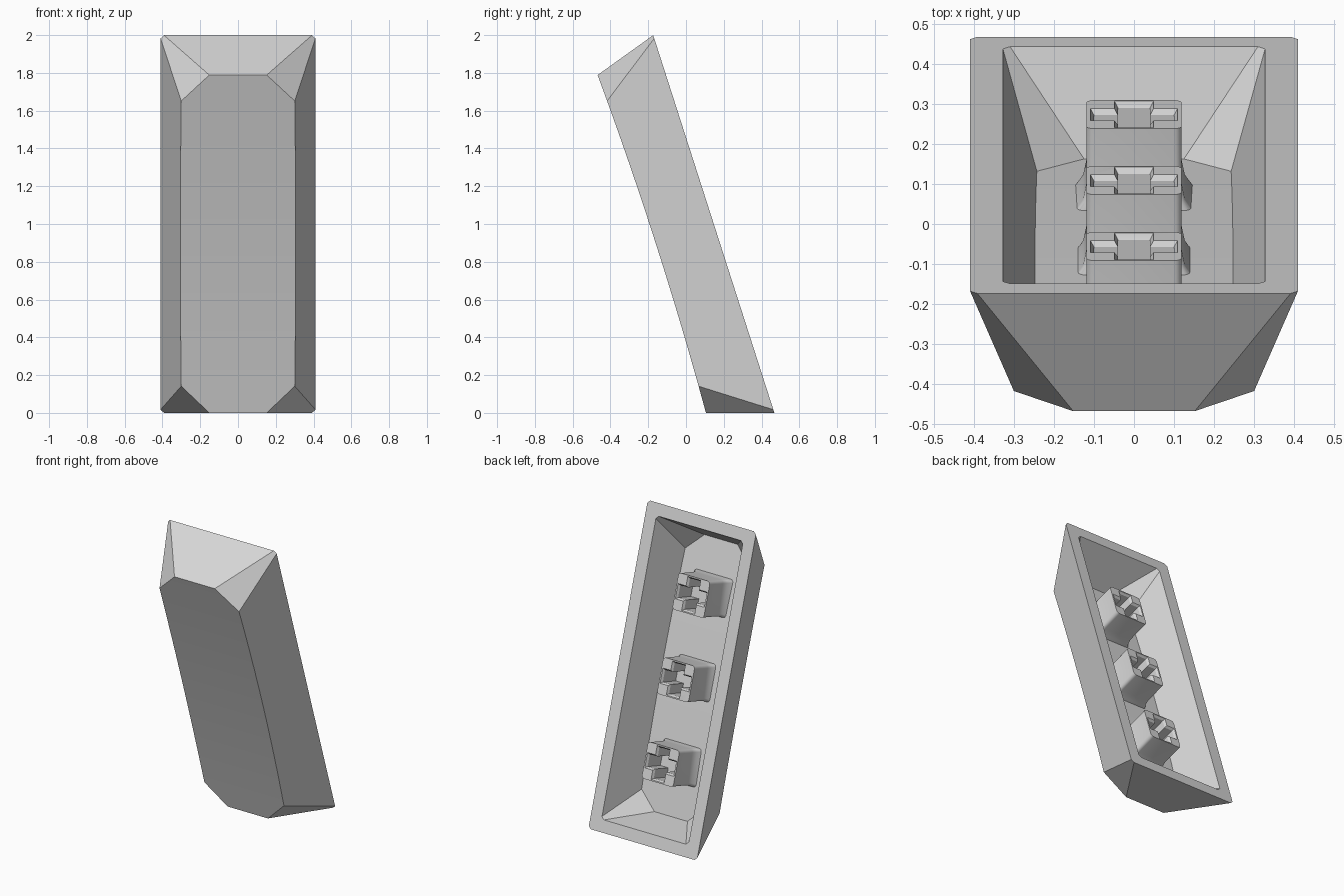
import bpy, bmesh, math
from mathutils import Matrix

if "Cube" in bpy.data.objects:
    bpy.data.objects.remove(bpy.data.objects["Cube"])

LENGTH, MID = 2.1, 1.05
TAPER = 0.323            # how fast the long walls lean inward

# local axes: x across, u along the length, h from open rim to outer face
S, C = 0.3055, 0.9522
FRAME = Matrix(((1, 0, 0, 0), (0, -S, -C, 0.468), (0, C, -S, 0), (0, 0, 0, 1)))

grey = bpy.data.materials.new("light_grey")
grey.diffuse_color = (0.68, 0.68, 0.68, 1)
grey.use_nodes = True
grey.node_tree.nodes["Principled BSDF"].inputs["Base Color"].default_value = grey.diffuse_color


def finish(name, bm, angle=15):
    bmesh.ops.recalc_face_normals(bm, faces=bm.faces)
    me = bpy.data.meshes.new(name)
    bm.to_mesh(me)
    bm.free()
    me.transform(FRAME)
    me.materials.append(grey)
    ob = bpy.data.objects.new(name, me)
    bpy.context.collection.objects.link(ob)
    bpy.ops.object.select_all(action='DESELECT')
    ob.select_set(True)
    bpy.context.view_layer.objects.active = ob
    bpy.ops.object.shade_smooth_by_angle(angle=math.radians(angle))
    return ob


def dish(u, drop):
    """Height of the gently hollowed face."""
    return 0.324 + 0.021 * ((u - MID) / 0.94) ** 2 - drop


def tray(bm, half, margin, drop, u_end, u_corner, x_end, seg=16):
    """Tapered, corner-cut skin; returns its eight rim vertices in order."""
    c = 0.018
    u0, u1 = margin, LENGTH - margin
    rim = [bm.verts.new((x, u, 0)) for x, u in (
        (-half + c, u0), (half - c, u0), (half, u0 + c), (half, u1 - c),
        (half - c, u1), (-half + c, u1), (-half, u1 - c), (-half, u0 + c))]
    # rows across the dished face, from the low end to the high end
    us = [u_corner + (LENGTH - 2 * u_corner) * i / seg for i in range(seg + 1)]
    rows = [(u_end, x_end)] + [(u, half - TAPER * dish(u, drop)) for u in us]
    rows.append((LENGTH - u_end, x_end))
    left = [bm.verts.new((-x, u, dish(u, drop))) for u, x in rows]
    right = [bm.verts.new((x, u, dish(u, drop))) for u, x in rows]
    for i in range(len(rows) - 1):
        bm.faces.new((left[i], right[i], right[i + 1], left[i + 1]))
    # end walls, corner facets and long walls
    bm.faces.new((rim[0], rim[1], right[0], left[0]))
    bm.faces.new((rim[4], rim[5], left[-1], right[-1]))
    bm.faces.new((rim[1], rim[2], right[1], right[0]))
    bm.faces.new((rim[3], rim[4], right[-1], right[-2]))
    bm.faces.new((rim[5], rim[6], left[-2], left[-1]))
    bm.faces.new((rim[7], rim[0], left[0], left[1]))
    bm.faces.new([rim[2], rim[3]] + right[-2:0:-1])
    bm.faces.new([rim[6], rim[7]] + left[1:-1])
    return rim


def loft(name, sections, angle=30):
    bm = bmesh.new()
    rings = [[bm.verts.new(p) for p in s] for s in sections]
    n = len(rings[0])
    for a, b in zip(rings, rings[1:]):
        for i in range(n):
            j = (i + 1) % n
            bm.faces.new((a[i], a[j], b[j], b[i]))
    bm.faces.new(rings[0])
    bm.faces.new(rings[-1])
    return finish(name, bm, angle)


def rounded(u, hx, hu, h, r=0.02, seg=4):
    pts = []
    for k, (sx, su) in enumerate(((1, 1), (-1, 1), (-1, -1), (1, -1))):
        for i in range(seg + 1):
            a = (k + i / seg) * math.pi / 2
            pts.append((sx * (hx - r) + r * math.cos(a),
                        u + su * (hu - r) + r * math.sin(a), h))
    return pts


def cross(u, arm, half, h):
    quarter = [(arm, -half), (arm, half), (half, half)]
    pts = []
    for k in range(4):
        for x, y in quarter:
            for _ in range(k):
                x, y = -y, x
            pts.append((x, u + y, h))
    return pts


# hollow shell: outer skin, inner skin and the flat rim joining them
bm = bmesh.new()
outer = tray(bm, 0.41, 0.0, 0.0, 0.111, 0.257, 0.152)
inner = tray(bm, 0.328, 0.08, 0.075, 0.165, 0.28, 0.125)
for i in range(8):
    j = (i + 1) % 8
    bm.faces.new((outer[i], outer[j], inner[j], inner[i]))
finish("cap_shell", bm)

# three mounting stems with flared roots and cross sockets
for label, u in (("lower", 0.51), ("middle", MID), ("upper", 1.59)):
    stem = loft(label + "_stem", [
        rounded(u, 0.119, 0.117, 0.04), rounded(u, 0.119, 0.117, 0.19),
        rounded(u, 0.127, 0.119, 0.23), rounded(u, 0.15, 0.125, 0.265),
        rounded(u, 0.15, 0.125, 0.285)])
    cutter = loft("socket_cutter", [
        cross(u, 0.113, 0.053, 0.03), cross(u, 0.109, 0.049, 0.04),
        cross(u, 0.1, 0.04, 0.055), cross(u, 0.1, 0.04, 0.2)])
    mod = stem.modifiers.new("socket", 'BOOLEAN')
    mod.operation = 'DIFFERENCE'
    mod.solver = 'EXACT'
    mod.object = cutter
    bpy.context.view_layer.objects.active = stem
    bpy.ops.object.modifier_apply(modifier=mod.name)
    bpy.data.objects.remove(cutter)
    bpy.ops.object.select_all(action='DESELECT')
    stem.select_set(True)
    bpy.ops.object.shade_smooth_by_angle(angle=math.radians(30))
